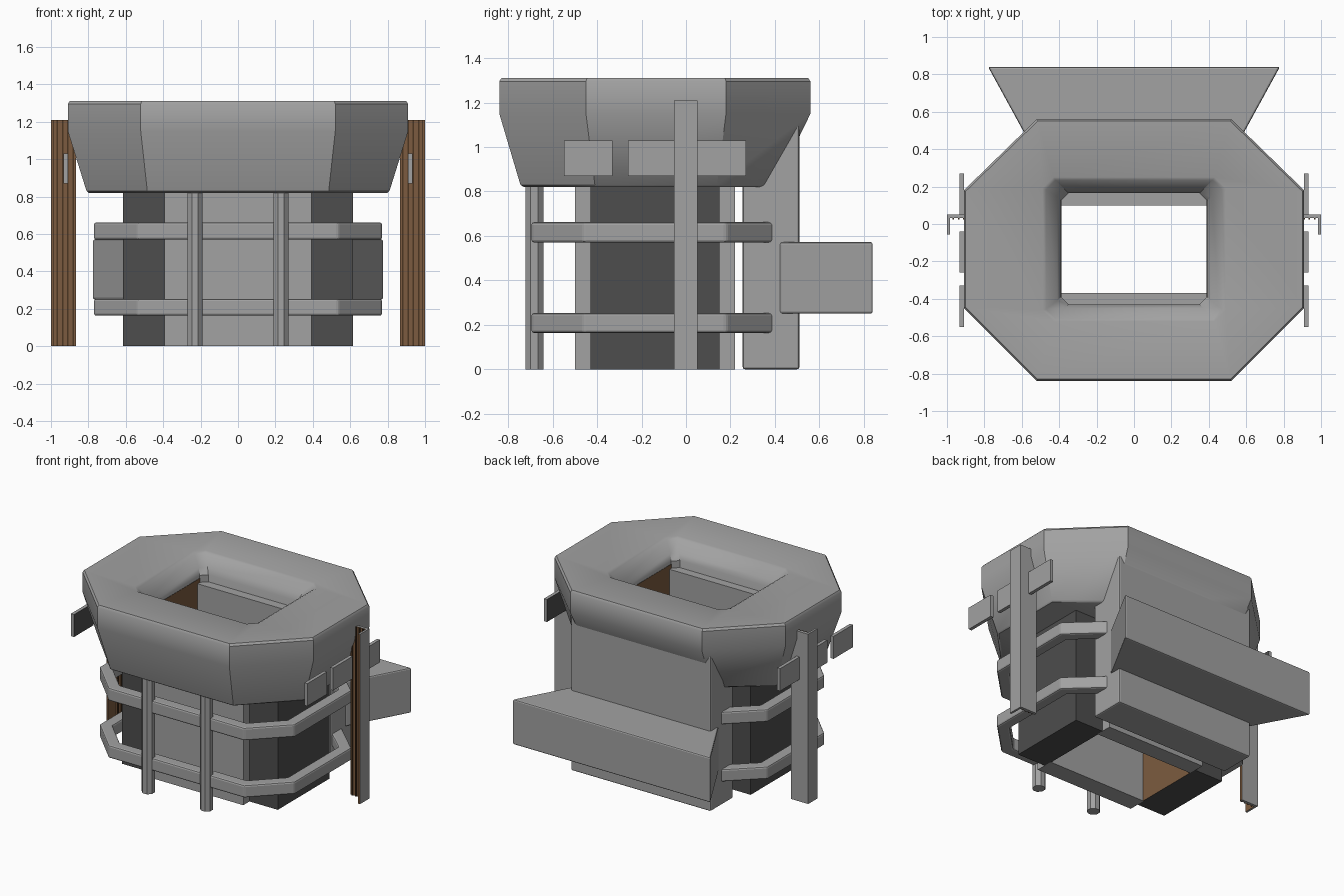
import bpy, bmesh, math

if "Cube" in bpy.data.objects:
    bpy.data.objects.remove(bpy.data.objects["Cube"])


def material(name, rgb):
    m = bpy.data.materials.new(name)
    m.diffuse_color = (*rgb, 1)
    m.use_nodes = True
    m.node_tree.nodes["Principled BSDF"].inputs["Base Color"].default_value = m.diffuse_color
    return m


GREY = material("grey", (0.36, 0.36, 0.36))
DARK = material("dark_grey", (0.075, 0.075, 0.075))
BROWN = material("brown", (0.2, 0.105, 0.05))
DARK_BROWN = material("dark_brown", (0.07, 0.035, 0.015))


def finish(name, bm, mats, bevel=0, rule=None, smooth=None):
    """Turn a bmesh into an object; rule(normal) gives the material index."""
    bmesh.ops.recalc_face_normals(bm, faces=bm.faces)
    if rule:
        for f in bm.faces:
            f.material_index = rule(f.normal)
    me = bpy.data.meshes.new(name)
    bm.to_mesh(me)
    bm.free()
    for m in mats:
        me.materials.append(m)
    ob = bpy.data.objects.new(name, me)
    bpy.context.collection.objects.link(ob)
    if bevel:
        mod = ob.modifiers.new("bevel", 'BEVEL')
        mod.width, mod.segments = bevel, 2
    if smooth:
        bpy.context.view_layer.objects.active = ob
        ob.select_set(True)
        bpy.ops.object.shade_smooth_by_angle(angle=math.radians(smooth))
        ob.select_set(False)
    return ob


def prism(name, outline, z0, z1, mats, **kw):
    """Extrude a plan outline between two heights."""
    bm = bmesh.new()
    lo = [bm.verts.new((x, y, z0)) for x, y in outline]
    hi = [bm.verts.new((x, y, z1)) for x, y in outline]
    n = len(outline)
    bm.faces.new(lo[::-1])
    bm.faces.new(hi)
    for i in range(n):
        j = (i + 1) % n
        bm.faces.new((lo[i], lo[j], hi[j], hi[i]))
    return finish(name, bm, mats, **kw)


def box(name, x0, x1, y0, y1, z0, z1, mats, **kw):
    return prism(name, [(x0, y0), (x1, y0), (x1, y1), (x0, y1)], z0, z1, mats, **kw)


def octagon_tube(name, loops, **kw):
    """Closed tube of octagon loops: (x, y_front, y_back, corner_x, corner_front, corner_back, z)."""
    bm = bmesh.new()
    rings = []
    for x, yf, yb, cx, cf, cb, z in loops:
        pts = [(cx, yf), (x, cf), (x, cb), (cx, yb), (-cx, yb), (-x, cb), (-x, cf), (-cx, yf)]
        rings.append([bm.verts.new((px, py, z)) for px, py in pts])
    for k, a in enumerate(rings):
        b = rings[(k + 1) % len(rings)]
        for i in range(8):
            j = (i + 1) % 8
            bm.faces.new((a[i], a[j], b[j], b[i]))
    return finish(name, bm, [GREY], **kw)


# Large octagonal head with a funnel-edged rectangular opening
octagon_tube("octagonal_head", [
    (0.80, -0.73, 0.39, 0.475, -0.405, 0.135, 0.82),
    (0.81, -0.745, 0.405, 0.485, -0.41, 0.14, 0.83),
    (0.91, -0.84, 0.56, 0.52, -0.45, 0.18, 1.15),
    (0.91, -0.84, 0.56, 0.52, -0.45, 0.18, 1.295),
    (0.90, -0.83, 0.55, 0.515, -0.445, 0.175, 1.31),
    (0.49, -0.52, 0.25, 0.43, -0.46, 0.19, 1.31),
    (0.47, -0.505, 0.235, 0.42, -0.455, 0.185, 1.30),
    (0.41, -0.45, 0.185, 0.37, -0.41, 0.145, 1.23),
    (0.39, -0.43, 0.165, 0.35, -0.39, 0.125, 1.19),
    (0.39, -0.43, 0.165, 0.35, -0.39, 0.125, 0.82)], smooth=35)

# Shaft: front and back walls, dark side blocks with brown lining
box("front_wall", -0.392, 0.392, -0.50, -0.37, 0, 1.14, [GREY])
box("back_wall", -0.392, 0.392, 0.10, 0.22, 0, 1.14, [GREY])
for side, s in (("right", 1), ("left", -1)):
    box(side + "_shaft_block", *sorted((s * 0.388, s * 0.615)), -0.43, 0.15, 0, 1.17,
        [DARK, BROWN], rule=lambda n, s=s: int(n.x * s < -0.5))

# Rear slab and flared counter
box("rear_slab", -0.55, 0.55, 0.255, 0.51, 0, 1.12, [GREY], bevel=0.01)
prism("rear_counter", [(-0.55, 0.42), (0.55, 0.42), (0.78, 0.84), (-0.78, 0.84)],
      0.25, 0.572, [GREY], bevel=0.01)

# Two octagonal bands around the shaft
for name, z0, z1 in (("lower_band", 0.163, 0.253), ("upper_band", 0.57, 0.662)):
    outer = (0.77, -0.695, 0.40, 0.535, -0.46, 0.18)
    inner = (0.69, -0.615, 0.32, 0.50, -0.425, 0.145)
    octagon_tube(name, [(*outer, z0), (*outer, z1), (*inner, z1), (*inner, z0)], bevel=0.012)

for side, s in (("right", 1), ("left", -1)):
    # Front round posts
    r = 0.0435
    prism(side + "_front_post",
          [(s * 0.23 + r * math.cos(math.tau * (k + 0.5) / 8),
            -0.682 + r * math.sin(math.tau * (k + 0.5) / 8)) for k in range(8)],
          0, 0.84, [GREY])

    # Tall angle post, brown on its inner faces
    plan = [(s * x, y) for x, y in ((1, -0.055), (1, 0.052), (0.865, 0.052),
                                    (0.865, 0.032), (0.985, 0.032), (0.985, -0.055))]
    prism(side + "_angle_post", plan, 0, 1.21, [GREY, BROWN],
          rule=lambda n, s=s: int(n.y < -0.5 or n.x * s < -0.5))
    for k in range(4):
        x = 0.878 + k * 0.028
        box(f"{side}_post_rib_{k + 1}", *sorted((s * x, s * (x + 0.008))), 0.024, 0.033,
            0, 1.21, [DARK_BROWN])

    # Three small side plates
    for k, y in enumerate((-0.55, -0.26, 0.05)):
        box(f"{side}_side_plate_{k + 1}", *sorted((s * 0.908, s * 0.932)), y, y + 0.22,
            0.87, 1.03, [GREY, DARK], rule=lambda n, s=s: int(n.x * s < -0.5))
